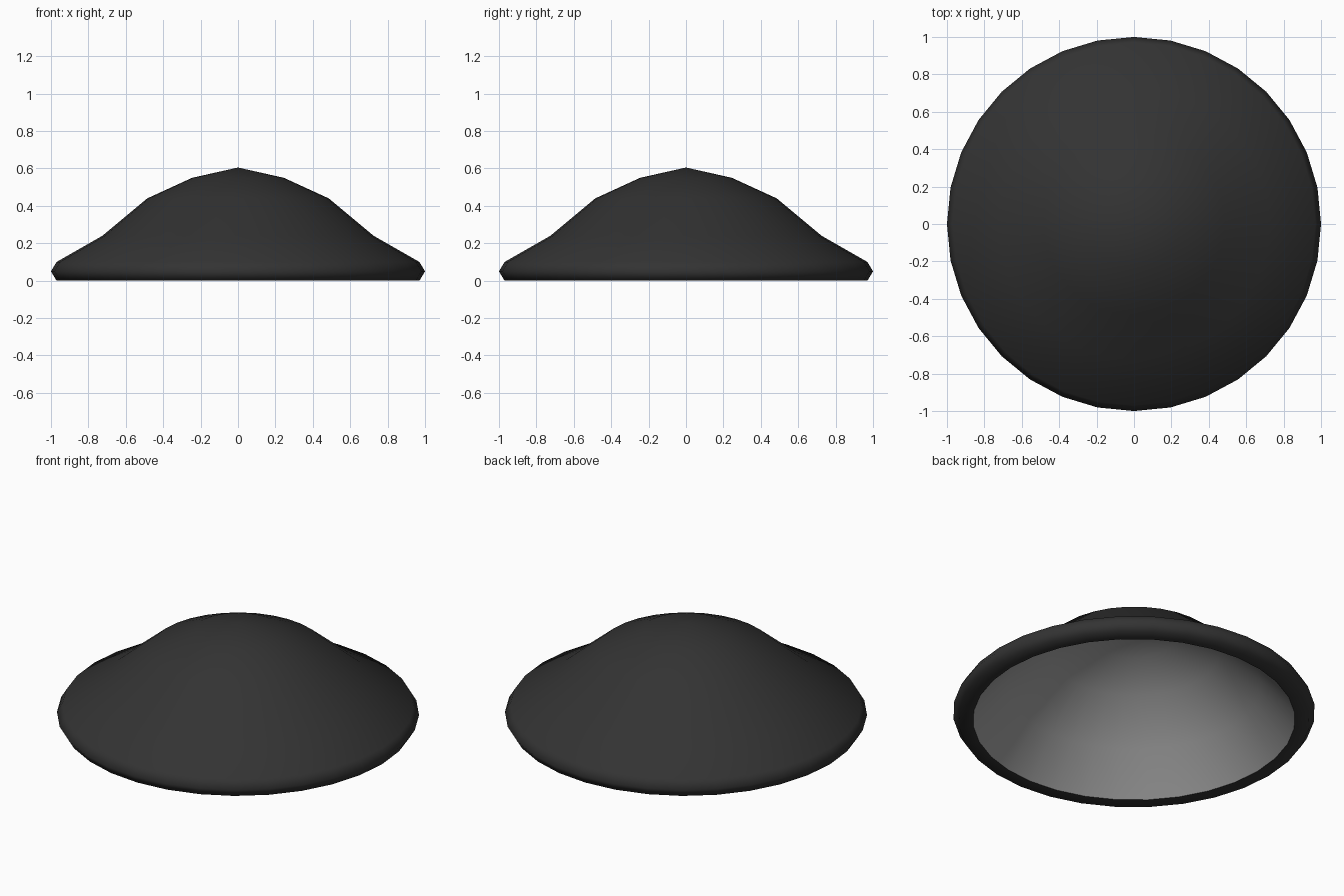
import bpy, bmesh, math

if "Cube" in bpy.data.objects:
    bpy.data.objects.remove(bpy.data.objects["Cube"])

SIDES = 32


def material(name, value):
    m = bpy.data.materials.new(name)
    m.diffuse_color = (value, value, value, 1)
    m.use_nodes = True
    m.node_tree.nodes["Principled BSDF"].inputs["Base Color"].default_value = m.diffuse_color
    return m


def lathe(name, profile, mat):
    """Revolve (radius, height) points around z; radius 0 becomes a pole."""
    bm = bmesh.new()
    rings = []
    for r, z in profile:
        if r == 0:
            rings.append([bm.verts.new((0, 0, z))] * SIDES)
        else:
            rings.append([bm.verts.new((r * math.cos(2 * math.pi * i / SIDES),
                                        r * math.sin(2 * math.pi * i / SIDES), z))
                          for i in range(SIDES)])
    for a, b in zip(rings, rings[1:]):
        for i in range(SIDES):
            j = (i + 1) % SIDES
            face = bm.faces.new(list(dict.fromkeys((a[i], b[i], b[j], a[j]))))
            face.smooth = True
    mesh = bpy.data.meshes.new(name)
    bm.to_mesh(mesh)
    bm.free()
    mesh.materials.append(mat)
    obj = bpy.data.objects.new(name, mesh)
    bpy.context.collection.objects.link(obj)
    return obj


dark = material("dark_shell", 0.033)
grey = material("grey_lining", 0.35)

# Outer dome with bevelled rim and flat underside lip
lathe("outer_shell", [(0, 0.605), (0.245, 0.55), (0.485, 0.44), (0.725, 0.24),
                      (0.97, 0.10), (1.0, 0.05), (0.97, 0.0), (0.89, 0.0)], dark)

# Hollow inside lining, a thin offset of the dome
lathe("inner_lining", [(0.89, 0.0), (0.70, 0.215), (0.47, 0.425),
                       (0.235, 0.53), (0, 0.58)], grey)
